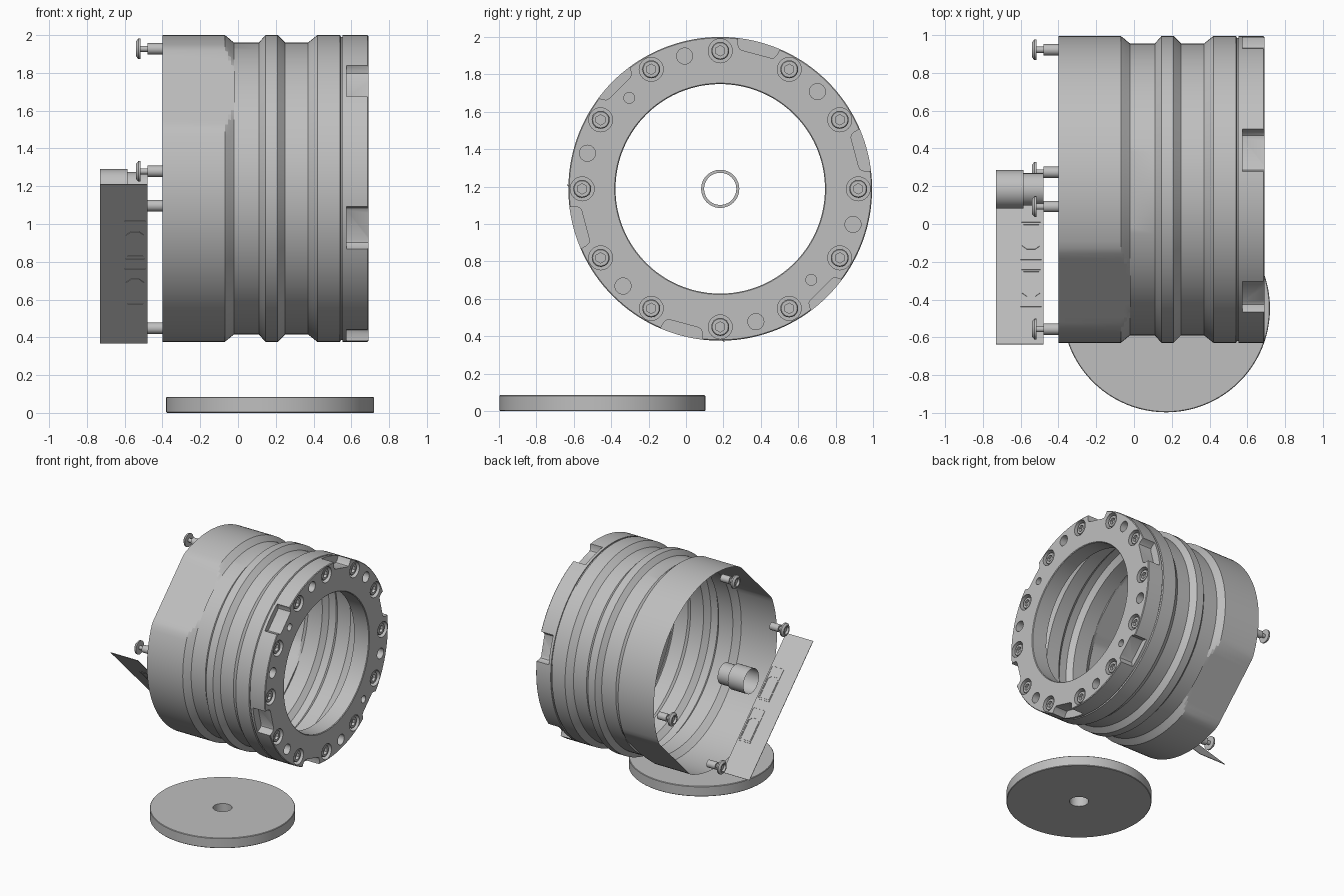
import bpy, bmesh
from math import sin, cos, pi, radians
from mathutils import Matrix, Vector

if "Cube" in bpy.data.objects:
    bpy.data.objects.remove(bpy.data.objects["Cube"])

CY, CZ, R = 0.183, 1.188, 0.812      # housing axis and radius

grey = bpy.data.materials.new("machined grey")
grey.use_nodes = True
grey.diffuse_color = (0.52, 0.52, 0.52, 1)
grey.node_tree.nodes["Principled BSDF"].inputs["Base Color"].default_value = (0.52, 0.52, 0.52, 1)


def finish(name, bm, matrix=None):
    bmesh.ops.recalc_face_normals(bm, faces=bm.faces)
    mesh = bpy.data.meshes.new(name)
    if matrix:
        bm.transform(matrix)
    bm.to_mesh(mesh)
    bm.free()
    mesh.materials.append(grey)
    obj = bpy.data.objects.new(name, mesh)
    bpy.context.collection.objects.link(obj)
    return obj


def smooth(obj, angle=30):
    bpy.ops.object.select_all(action='DESELECT')
    obj.select_set(True)
    bpy.context.view_layer.objects.active = obj
    bpy.ops.object.shade_smooth_by_angle(angle=radians(angle))


def lathe(bm, profile, y=0, z=0, segs=32, closed=False, caps=(False, False), shape=None):
    """Turn (x, radius) points round an axis parallel to x."""
    rings = []
    for i, (x, r) in enumerate(profile):
        ring = []
        for s in range(segs):
            a = 2 * pi * s / segs
            rad = shape(i, r, a) if shape else r
            ring.append(bm.verts.new((x, y + rad * cos(a), z + rad * sin(a))))
        rings.append(ring)
    pairs = list(zip(rings, rings[1:])) + ([(rings[-1], rings[0])] if closed else [])
    for a, b in pairs:
        for s in range(segs):
            t = (s + 1) % segs
            bm.faces.new((a[s], a[t], b[t], b[s]))
    if caps[0]:
        bm.faces.new(rings[0])
    if caps[1]:
        bm.faces.new(rings[-1])


def prism(bm, points, bottom, top, place):
    """Extrude a flat outline between two heights; place maps (u, v, h) to 3D."""
    loops = [[bm.verts.new(place(u, v, h)) for u, v in points] for h in (bottom, top)]
    bm.faces.new(loops[0])
    bm.faces.new(loops[1])
    for i in range(len(points)):
        j = (i + 1) % len(points)
        bm.faces.new((loops[0][i], loops[0][j], loops[1][j], loops[1][i]))


def polar(radius, degrees):
    a = radians(degrees)
    return CY + radius * cos(a), CZ + radius * sin(a)


# Housing shell: grooved thin wall with two flats near the open end
G = 0.772
shell = [(-0.40, R), (-0.07, R), (-0.053, 0.799), (-0.037, 0.785), (-0.02, G), (-0.02, G),
         (0.11, G), (0.145, R), (0.21, R), (0.25, G), (0.37, G), (0.42, R),
         (0.54, R), (0.545, 0.803), (0.556, 0.803)]


def flats(i, r, a):
    if i > 4:
        return r
    toward = max(abs(cos(a - radians(135))), 0.1)
    return min(r, 0.757 / toward)


bm = bmesh.new()
lathe(bm, shell, CY, CZ, 144, shape=flats)
smooth(finish("housing_shell", bm), 15)

# End ring, cut by notches, counterbores and holes
bm = bmesh.new()
lathe(bm, [(0.553, 0.56), (0.553, R), (0.685, R), (0.69, R - 0.005), (0.69, 0.565), (0.685, 0.56)],
      CY, CZ, 144, closed=True)
ring = finish("end_ring", bm)

bm = bmesh.new()
for k in range(6):
    angle = 15 + 60 * k
    inner = 0.762 if angle in (135, 315) else 0.746
    half = [(0.87, 0.130), (0.80, 0.115), (inner + 0.02, 0.106), (inner + 0.005, 0.095), (inner, 0.08)]
    outline = half + [(u, -v) for u, v in reversed(half)]
    c, s = cos(radians(angle)), sin(radians(angle))
    prism(bm, outline, 0.575, 0.75,
          lambda u, v, h: (h, CY + u * c - v * s, CZ + u * s + v * c))


def bore(radius, degrees, size, depth):
    y, z = polar(radius, degrees)
    lathe(bm, [(0.69 - depth, size), (0.75, size)], y, z, 24, caps=(True, True))


for k in range(12):
    bore(0.738, 30 * k, 0.064, 0.05)
for k in range(6):
    bore(0.735, 45 + 60 * k, 0.043, 0.08)
for angle in (135, 315):
    bore(0.688, angle, 0.029, 0.08)
cutter = finish("ring_cutter", bm)
cutter.hide_render = True
mod = ring.modifiers.new("cuts", 'BOOLEAN')
mod.operation, mod.solver, mod.object = 'DIFFERENCE', 'EXACT', cutter
bpy.context.view_layer.update()
deps = bpy.context.evaluated_depsgraph_get()
cut_mesh = bpy.data.meshes.new_from_object(ring.evaluated_get(deps))
ring.modifiers.clear()
ring.data = cut_mesh
bpy.data.objects.remove(cutter)
smooth(ring)


# Socket head bolts in the counterbores
def hex_socket(i, r, a):
    return r if i < 3 else r / cos((a + pi / 6) % (pi / 3) - pi / 6)


bm = bmesh.new()
for k in range(12):
    y, z = polar(0.738, 30 * k)
    lathe(bm, [(0.639, 0.048), (0.672, 0.048), (0.678, 0.043), (0.678, 0.024), (0.655, 0.024)],
          y, z, 24, caps=(False, True), shape=hex_socket)
smooth(finish("ring_bolts", bm))

# Standoff screws beyond the open end
for k, angle in enumerate((97, 173, 277, 353)):
    bm = bmesh.new()
    y, z = polar(0.745, angle)
    lathe(bm, [(-0.522, 0.026), (-0.54, 0.03), (-0.54, 0.04), (-0.527, 0.055), (-0.515, 0.055),
               (-0.515, 0.016), (-0.48, 0.016), (-0.48, 0.03), (-0.40, 0.03)],
          y, z, 24, caps=(True, True))
    smooth(finish("standoff_screw_%d" % (k + 1), bm))

# Stepped open tube on the axis
bm = bmesh.new()
lathe(bm, [(-0.73, 0.102), (-0.585, 0.102), (-0.585, 0.086), (-0.48, 0.086)], CY, CZ, 48)
smooth(finish("centre_tube", bm))

# Slanted connector plate
D = 0.5 ** 0.5
MID = Vector((0, CY - 0.563 * D, CZ - 0.563 * D))


def on_plate(u, v, h):
    return MID + Vector((u, (-v - h) * D, (v - h) * D))


bm = bmesh.new()
prism(bm, [(-0.73, -0.595), (-0.48, -0.595), (-0.48, 0.595), (-0.73, 0.595)], -0.002, 0.002, on_plate)
finish("connector_plate", bm)


# Connector outlines standing just proud of the plate
def outline_rim(bm, points, inset):
    n = len(points)
    cu = (min(p[0] for p in points) + max(p[0] for p in points)) / 2
    cv = (min(p[1] for p in points) + max(p[1] for p in points)) / 2
    hu = max(p[0] for p in points) - cu
    hv = max(p[1] for p in points) - cv
    inner = [(cu + (u - cu) * (1 - inset / hu), cv + (v - cv) * (1 - inset / hv)) for u, v in points]
    for i in range(n):
        j = (i + 1) % n
        prism(bm, [points[i], points[j], inner[j], inner[i]], -0.005, 0.005, on_plate)


for k, low in enumerate((-0.317, 0.037)):
    bm = bmesh.new()
    a, b, top, c = -0.60, -0.49, low + 0.283, 0.025
    outline_rim(bm, [(a, low), (b, low), (b, top), (a, top)], 0.004)
    a, b, low, top = a + 0.008, b - 0.008, low + 0.015, low + 0.205
    outline_rim(bm, [(a, low), (b, low), (b, top - c), (b - c, top), (a + c, top), (a, top - c)], 0.006)
    finish("connector_outline_%d" % (k + 1), bm)

# Loose cover disc on the floor
bm = bmesh.new()
lathe(bm, [(0, 0.072), (0, 0.546), (0.004, 0.55), (0.081, 0.55), (0.085, 0.546), (0.085, 0.072)],
      segs=96, closed=True)
upright = Matrix.Translation((0.17, -0.447, 0)) @ Matrix.Rotation(-pi / 2, 4, 'Y')
smooth(finish("cover_disc", bm, upright))
